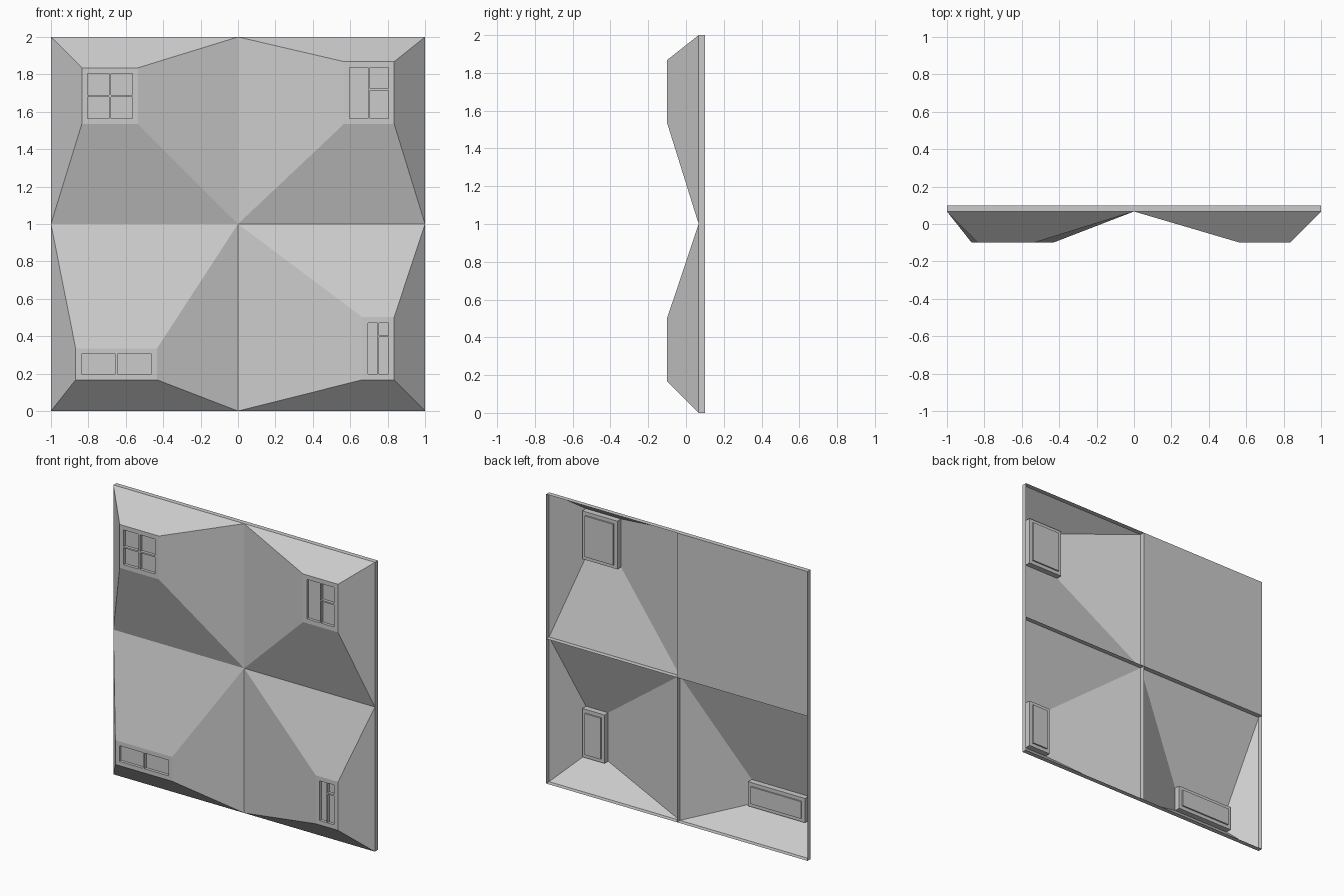
import bpy, bmesh

if "Cube" in bpy.data.objects:
    bpy.data.objects.remove(bpy.data.objects["Cube"])

FRONT, RIM, BACK = -0.1, 0.067, 0.1      # depth planes of the panel
FRAME_BACK = -0.06
BORDER = 0.03


def finish(bm, name):
    mesh = bpy.data.meshes.new(name)
    bm.to_mesh(mesh)
    bm.free()
    obj = bpy.data.objects.new(name, mesh)
    bpy.context.collection.objects.link(obj)
    return obj


def ring(bm, x0, x1, z0, z1, y):
    return [bm.verts.new((x, y, z)) for x, z in ((x0, z0), (x1, z0), (x1, z1), (x0, z1))]


def bridge(bm, a, b):
    for i in range(4):
        j = (i + 1) % 4
        bm.faces.new((a[i], a[j], b[j], b[i]))


def box(bm, x0, x1, z0, z1, y0, y1):
    a, b = ring(bm, x0, x1, z0, z1, y0), ring(bm, x0, x1, z0, z1, y1)
    bridge(bm, b, a)
    bm.faces.new(a)
    bm.faces.new(b[::-1])


def cell(name, outer, inner, bars, closed_back=False):
    # Hollow tapered shell: rim wall, then slopes to the window opening
    bm = bmesh.new()
    back = ring(bm, *outer, BACK)
    rim = ring(bm, *outer, RIM)
    opening = ring(bm, *inner, FRONT)
    bridge(bm, back, rim)
    bridge(bm, rim, opening)
    if closed_back:
        bm.faces.new(back[::-1])
    finish(bm, name + "_shell")

    # Window frame border and glazing bars
    x0, x1, z0, z1 = inner
    a0, a1, c0, c1 = x0 + BORDER, x1 - BORDER, z0 + BORDER, z1 - BORDER
    bm = bmesh.new()
    box(bm, x0, a0, z0, z1, FRONT, FRAME_BACK)
    box(bm, a1, x1, z0, z1, FRONT, FRAME_BACK)
    box(bm, a0, a1, z0, c0, FRONT, FRAME_BACK)
    box(bm, a0, a1, c1, z1, FRONT, FRAME_BACK)
    xm = (a0 + a1) / 2
    box(bm, xm - 0.005, xm + 0.005, c0, c1, FRONT, -0.078)
    for left, right, z in bars:
        box(bm, a0 if left else xm, a1 if right else xm, z - 0.005, z + 0.005, FRONT, -0.078)
    finish(bm, name + "_window_frame")

    # Recessed pane
    bm = bmesh.new()
    box(bm, a0 - 0.005, a1 + 0.005, c0 - 0.005, c1 + 0.005, -0.08, -0.05)
    finish(bm, name + "_pane")


cell("upper_left", (-1, 0, 1, 2), (-0.835, -0.535, 1.535, 1.835), [(True, True, 1.685)], True)
cell("upper_right", (0, 1, 1, 2), (0.567, 0.835, 1.535, 1.868), [(False, True, 1.72)])
cell("lower_left", (-1, 0, 0, 1), (-0.868, -0.433, 0.167, 0.335), [])
cell("lower_right", (0, 1, 0, 1), (0.665, 0.835, 0.167, 0.502), [(False, True, 0.4)])
